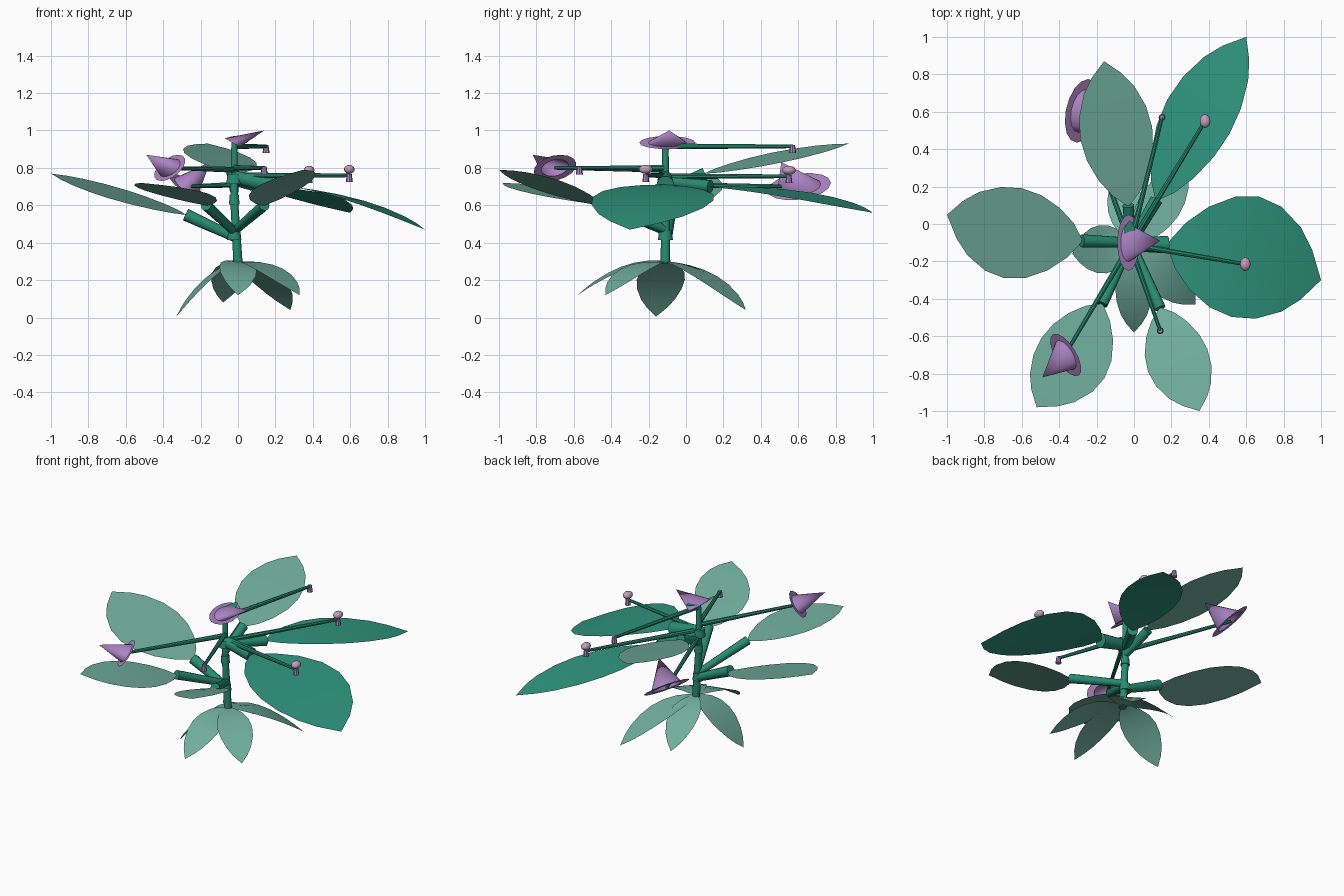
import bpy, bmesh, math
from mathutils import Vector

if "Cube" in bpy.data.objects:
    bpy.data.objects.remove(bpy.data.objects["Cube"])


def material(name, rgb):
    m = bpy.data.materials.new(name)
    lin = [((c / 255 + 0.055) / 1.055) ** 2.4 for c in rgb]
    m.diffuse_color = (*lin, 1)
    m.use_nodes = True
    m.node_tree.nodes["Principled BSDF"].inputs["Base Color"].default_value = m.diffuse_color
    return m


SAGE = material("sage_green", (112, 174, 156))
TEAL = material("teal_green", (48, 150, 128))
STEM = material("stem_green", (40, 140, 114))
PURPLE = material("flower_purple", (172, 132, 196))
PINK = material("bud_pink", (196, 158, 190))


def make(name, bm, mat, angle=40):
    mesh = bpy.data.meshes.new(name)
    bm.to_mesh(mesh)
    bm.free()
    mesh.materials.append(mat)
    ob = bpy.data.objects.new(name, mesh)
    bpy.context.collection.objects.link(ob)
    bpy.ops.object.select_all(action='DESELECT')
    ob.select_set(True)
    bpy.context.view_layer.objects.active = ob
    bpy.ops.object.shade_smooth_by_angle(angle=math.radians(angle))
    return ob


def rod(name, a, b, r1, r2, mat=STEM, sides=10):
    """Tapered rod between two points."""
    a, b = Vector(a), Vector(b)
    bm = bmesh.new()
    bmesh.ops.create_cone(bm, cap_ends=True, segments=sides, radius1=r1,
                          radius2=r2, depth=(b - a).length)
    bm.transform(Vector((0, 0, 1)).rotation_difference(b - a).to_matrix().to_4x4())
    bmesh.ops.translate(bm, verts=bm.verts, vec=(a + b) / 2)
    return make(name, bm, mat)


# Half width of a leaf along its length
OUTLINE = [(0, .04), (.08, .38), (.2, .69), (.35, .92), (.5, 1),
           (.65, .93), (.8, .7), (.9, .42), (1, 0)]


def leaf(name, base, tip, half, mat, tilt=0.0, bend=0.0, sway=0.0):
    """Pointed blade; tilt raises its right edge, bend arches it, sway curves it right."""
    base, tip = Vector(base), Vector(tip)
    d = tip - base
    right = Vector((d.y, -d.x, 0)).normalized()
    side = right * half + Vector((0, 0, tilt))
    arch = right * sway + Vector((0, 0, bend))
    bm = bmesh.new()
    rows = []
    for t, w in OUTLINE[:-1]:
        c = base + d * t + arch * 4 * t * (1 - t)
        rows.append([bm.verts.new(c + side * w * k) for k in (-1, 0, 1)])
    for r, s in zip(rows, rows[1:]):
        for i in (0, 1):
            bm.faces.new((r[i], r[i + 1], s[i + 1], s[i]))
    end = bm.verts.new(tip)
    for i in (0, 1):
        bm.faces.new((rows[-1][i], rows[-1][i + 1], end))
    return make(name, bm, mat)


def flower(name, centre, apex, u, v, n=16):
    """Straight hollow cone standing on a flat oval rim."""
    centre, u, v = Vector(centre), Vector(u), Vector(v)

    def ring(bm, k):
        return [bm.verts.new(centre + k * (u * math.cos(a) + v * math.sin(a)))
                for a in (2 * math.pi * i / n for i in range(n))]
    cone, rim = bmesh.new(), bmesh.new()
    top = cone.verts.new(apex)
    foot = ring(cone, .68)
    inner, outer = ring(rim, .64), ring(rim, 1)
    for i in range(n):
        j = (i + 1) % n
        cone.faces.new((top, foot[i], foot[j]))
        rim.faces.new((inner[i], outer[i], outer[j], inner[j]))
    make(name + "_cone", cone, PURPLE, 60)
    make(name + "_rim", rim, PURPLE)


# Main stem and its nodes
rod("lower_stem", (0, -.11, .29), (-.02, -.11, .62), .026, .022)
rod("upper_stem", (-.02, -.11, .62), (-.02, -.11, .96), .022, .016)
for z, r in ((.44, .04), (.63, .03), (.74, .045)):
    rod("stem_node", (-.02, -.11, z - .025), (-.02, -.11, z + .025), r, r * .85)

# Large leaves: stalk start, leaf base, tip, half width, colour, tilt, bend, sway, stalk radius
BIG = {
    "left": ((-.02, -.1, .43), (-.28, -.09, .55), (-1, .05, .77), .245, SAGE, .022, 0, -.03, .035),
    "back": ((-.02, -.11, .68), (-.03, .1, .77), (-.16, .87, .93), .195, SAGE, -.025, .005, 0, .032),
    "back_right": ((-.02, -.11, .73), (.12, .13, .7), (.6, 1, .56), .19, TEAL, -.008, .03, -.018, .035),
    "right": ((-.02, -.11, .75), (.18, -.11, .71), (1, -.3, .47), .33, TEAL, .01, .045, -.03, .047),
    "front_left": ((-.02, -.11, .46), (-.17, -.43, .6), (-.52, -.98, .72), .2, SAGE, .008, .01, -.022, .03),
    "front_right": ((-.01, -.11, .47), (.14, -.45, .6), (.35, -1, .79), .17, SAGE, -.025, .01, .012, .03),
}
for key, (start, base, tip, half, mat, tilt, bend, sway, r) in BIG.items():
    rod(key + "_stalk", start, base, r * .75, r)
    leaf(key + "_leaf", base, tip, half, mat, tilt, bend, sway)

# Drooping leaves at the foot
for tip, half, tilt in (((0, -.58, .12), .1, .012), ((.33, -.43, .12), .11, 0),
                        ((.28, .32, .04), .115, 0), ((-.08, .28, .08), .1, 0),
                        ((-.33, -.16, .005), .13, 0)):
    leaf("foot_leaf", (0, -.11, .3), tip, half, SAGE, tilt, .05)


# Thin shoots ending in buds
def bud(p, ball):
    x, y, z = p
    rod("bud_cup", (x, y, z - .036), (x, y, z + .008), .019, .013, PURPLE, 8)
    if ball:
        bm = bmesh.new()
        bmesh.ops.create_uvsphere(bm, u_segments=12, v_segments=8, radius=.03)
        bmesh.ops.scale(bm, verts=bm.verts, vec=(.95, 1.22, .8))
        bmesh.ops.translate(bm, verts=bm.verts, vec=(x, y, z + .032))
        make("bud_ball", bm, PINK, 60)


for p, ball in (((.15, .57, .915), False), ((.38, .55, .755), True),
                ((.595, -.215, .76), True), ((.14, -.57, .8), False)):
    rod("bud_shoot", (-.02, -.11, p[2]), p, .016, .01, STEM, 8)
    bud(p, ball)

# Shoots carrying the open flowers
rod("flower_shoot", (-.02, -.11, .79), (-.37, -.70, .8), .016, .01, STEM, 8)
rod("flower_shoot", (-.02, -.11, .71), (-.28, .61, .70), .016, .01, STEM, 8)
flower("top_flower", (-.03, -.1, .935), (.14, -.09, 1.0), (0, .15, 0), (.06, 0, -.035))
flower("front_flower", (-.365, -.7, .8), (-.49, -.82, .87), (.07, -.11, 0), (.045, .03, .07))
flower("back_flower", (-.275, .605, .7), (-.15, .51, .83), (.03, .17, .02), (.09, 0, -.07))
# Small sepal on the top flower
leaf("sepal", (-.03, -.11, .95), (-.02, .02, .97), .03, STEM)
